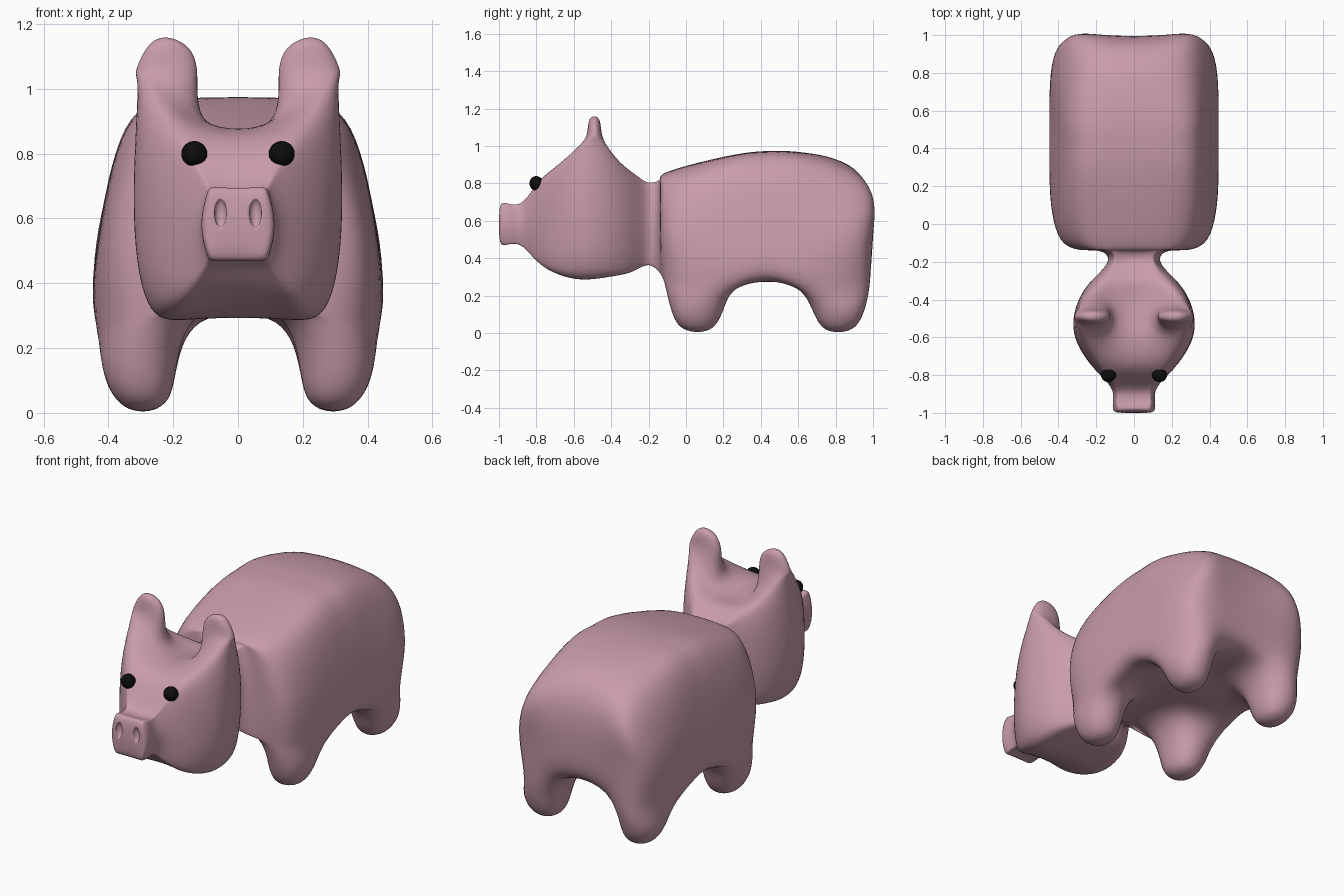
import bpy, bmesh
from mathutils import Vector

if "Cube" in bpy.data.objects:
    bpy.data.objects.remove(bpy.data.objects["Cube"])

# Cross-sections: y, inner x, top/mid/bottom outer x, bottom z in/out, mid z, top z in/out
HEAD = [
    (-.99, .05, .09, .105, .09, .482, .494, .58, .683, .672),
    (-.95, .06, .096, .112, .096, .475, .488, .58, .69, .677),
    (-.89, .06, .096, .113, .096, .472, .486, .58, .69, .678),
    (-.83, .08, .13, .15, .13, .425, .435, .58, .75, .73),
    (-.74, .10, .205, .232, .205, .35, .365, .58, .85, .82),
    (-.58, .12, .29, .316, .265, .292, .325, .60, .91, .97),
    (-.41, .12, .275, .295, .25, .305, .335, .60, .89, .96),
    (-.29, .09, .19, .215, .18, .335, .355, .59, .855, .83),
    (-.20, .07, .115, .14, .115, .368, .39, .59, .80, .78),
]
TORSO = [
    (-.14, .09, .16, .20, .17, .345, .34, .58, .82, .79),
    (-.085, .15, .31, .385, .36, .315, .28, .52, .86, .77),
    (.23, .15, .345, .433, .42, .29, .24, .52, .945, .86),
    (.43, .15, .345, .435, .41, .292, .29, .52, .97, .875),
    (.63, .15, .345, .435, .42, .29, .24, .52, .96, .865),
    (.94, .15, .32, .40, .37, .29, .27, .52, .835, .76),
]
SLICES = HEAD + TORSO
RING = [(0, 0), (1, 0), (2, 0), (3, 0), (3, 1), (3, 2), (2, 2), (1, 2), (0, 2), (0, 1)]

bm = bmesh.new()


def slice_verts(s, cap_y=None):
    y, a, wt, wm, wb, zbi, zbo, zm, zti, zto = s
    xs = (wb, wm, wt)
    zi, zo = (zbi, zm, zti), (zbo, zm, zto)
    v = {}
    for c, r in RING:
        side = -1 if c < 2 else 1
        outer = c in (0, 3)
        v[c, r] = bm.verts.new((side * (xs[r] if outer else a), y, (zo if outer else zi)[r]))
    if cap_y is not None:
        for c, side in ((1, -1), (2, 1)):
            v[c, 1] = bm.verts.new((side * a, cap_y, zm))
        for c in range(3):
            for r in range(2):
                bm.faces.new([v[c, r], v[c + 1, r], v[c + 1, r + 1], v[c, r + 1]])
    return v


def limb(face, rings):
    """Replace a face by a tube; each ring is (|x|, y, z, half x, half y)."""
    loop = list(face.verts)
    mid = face.calc_center_median()
    side = 1 if mid.x > 0 else -1
    signs = [(1 if v.co.x > mid.x else -1, 1 if v.co.y > mid.y else -1) for v in loop]
    bm.faces.remove(face)
    for x, y, z, hx, hy in rings:
        new = [bm.verts.new((side * x + sx * hx, y + sy * hy, z)) for sx, sy in signs]
        for i in range(4):
            j = (i + 1) % 4
            bm.faces.new([loop[i], loop[j], new[j], new[i]])
        loop = new
    bm.faces.new(loop)


def fit_cage(steps):
    """Move the cage so that its subdivided surface passes through the drawn points."""
    target = {v: v.co.copy() for v in bm.verts}
    for _ in range(steps):
        move = {}
        for v in bm.verts:
            n = len(v.link_edges)
            p = v.co * (n * n)
            for e in v.link_edges:
                p += 4 * e.other_vert(v).co
            for l in v.link_loops:
                p += l.link_loop_next.link_loop_next.vert.co
            move[v] = target[v] - p / (n * (n + 5))
        for v, d in move.items():
            v.co += d


def material(name, color):
    m = bpy.data.materials.new(name)
    m.diffuse_color = (*color, 1)
    m.use_nodes = True
    m.node_tree.nodes["Principled BSDF"].inputs["Base Color"].default_value = m.diffuse_color
    return m


def ball(name, loc, scale, mat):
    bpy.ops.mesh.primitive_uv_sphere_add(segments=24, ring_count=16, radius=1, location=loc)
    o = bpy.context.object
    o.name = name
    o.scale = scale
    o.data.materials.append(mat)
    bpy.ops.object.shade_smooth()
    return o


# Skin strips from snout to rump
last = len(SLICES) - 1
caps = {0: -1.0, last: .998}
rows = [slice_verts(s, caps.get(i)) for i, s in enumerate(SLICES)]
strip = {}
for i in range(last):
    for k in range(10):
        p, q = RING[k], RING[(k + 1) % 10]
        strip[i, k] = bm.faces.new([rows[i][p], rows[i][q], rows[i + 1][q], rows[i + 1][p]])

# Legs and ears
for k in (0, 2):
    for i, y in ((10, .06), (13, .815)):
        limb(strip[i, k], [(.303, y, .12, .08, .1), (.295, y, .025, .045, .055)])
for k in (5, 7):
    limb(strip[5, k], [(.22, -.49, 1.06, .068, .03), (.22, -.49, 1.14, .036, .019)])

bmesh.ops.recalc_face_normals(bm, faces=bm.faces[:])
fit_cage(10)
for f in bm.faces:
    f.smooth = True
mesh = bpy.data.meshes.new("pig_body")
bm.to_mesh(mesh)
bm.free()
body = bpy.data.objects.new("pig_body", mesh)
bpy.context.collection.objects.link(body)
pink = material("pink_skin", (.58, .33, .41))
black = material("eye_black", (.004, .004, .004))
mesh.materials.append(pink)
sub = body.modifiers.new("smooth", 'SUBSURF')
sub.levels = sub.render_levels = 3

# Eyes and nostril hollows
for side, label in ((-1, "right"), (1, "left")):
    ball(label + "_eye", (side * .135, -.8, .8), (.04, .037, .039), black)
    cutter = ball(label + "_nostril_cutter", (side * .054, -1.0, .617), (.019, .02, .044), pink)
    cutter.hide_render = True
    cutter.hide_set(True)
    cut = body.modifiers.new(label + "_nostril", 'BOOLEAN')
    cut.operation = 'DIFFERENCE'
    cut.solver = 'EXACT'
    cut.object = cutter
